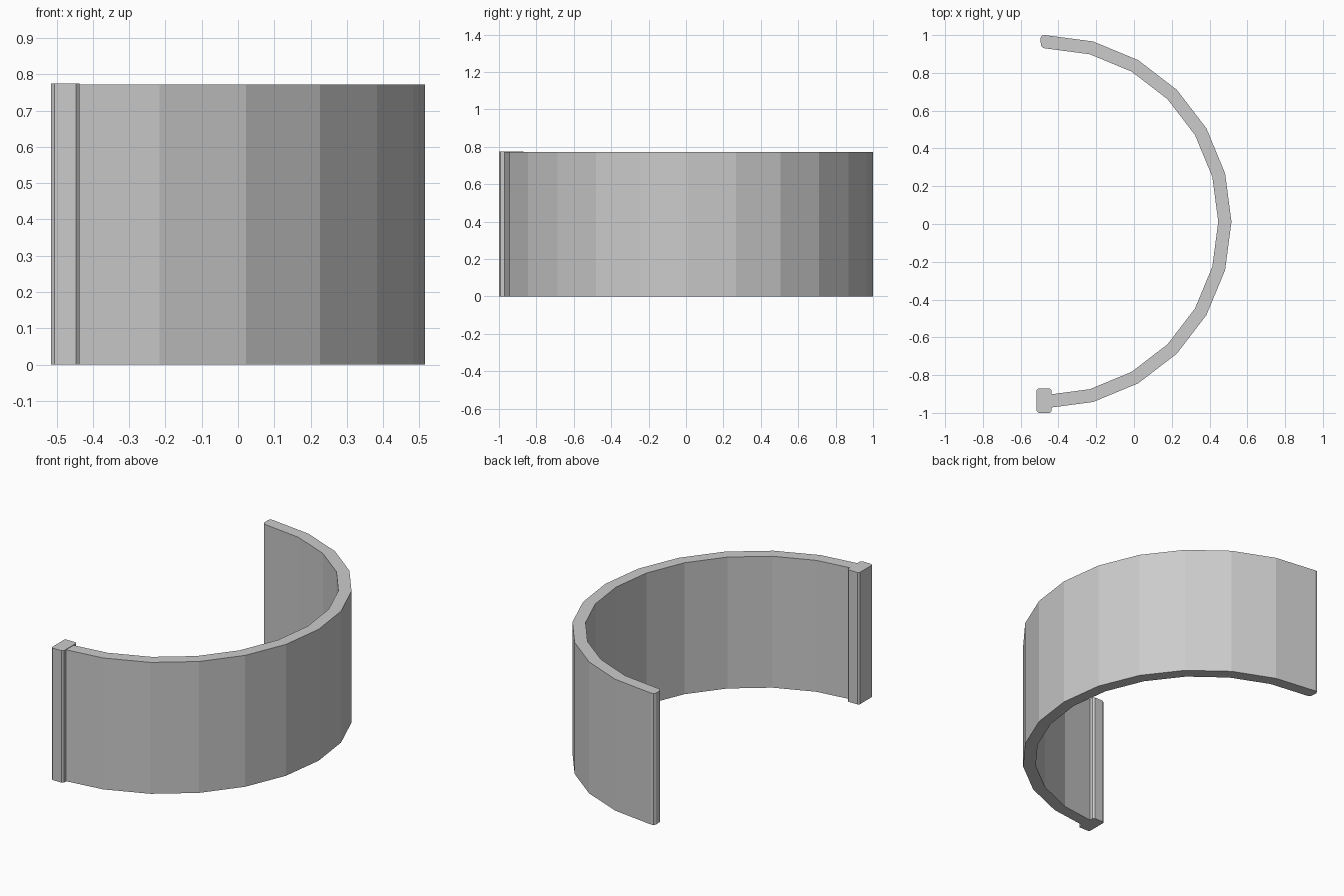
import bpy, bmesh
from math import cos, sin, radians

if "Cube" in bpy.data.objects:
    bpy.data.objects.remove(bpy.data.objects["Cube"], do_unlink=True)

# Plain grey
grey = bpy.data.materials.new("plain grey")
grey.use_nodes = True
colour = (0.6, 0.6, 0.6, 1)
grey.diffuse_color = colour
grey.node_tree.nodes["Principled BSDF"].inputs["Base Color"].default_value = colour


def extrude_outline(name, outline, height):
    """Raise a flat outline from the ground to the given height."""
    bm = bmesh.new()
    base = bm.faces.new([bm.verts.new((x, y, 0)) for x, y in outline])
    raised = bmesh.ops.extrude_face_region(bm, geom=[base], use_keep_orig=True)
    top = [v for v in raised["geom"] if isinstance(v, bmesh.types.BMVert)]
    bmesh.ops.translate(bm, verts=top, vec=(0, 0, height))
    bmesh.ops.recalc_face_normals(bm, faces=bm.faces)
    mesh = bpy.data.meshes.new(name)
    bm.to_mesh(mesh)
    bm.free()
    mesh.materials.append(grey)
    obj = bpy.data.objects.new(name, mesh)
    bpy.context.collection.objects.link(obj)
    return obj


# Half-round wall of twelve flat panels, with a bevelled free end
CX, CY, OUTER, INNER, SEGMENTS = -0.472, 0.012, 0.988, 0.918, 12


def arc(radius):
    steps = [radians(-90 + 180 * i / SEGMENTS) for i in range(SEGMENTS + 1)]
    return [(CX + radius * cos(a), CY + radius * sin(a)) for a in steps]


free_end = [(-0.487, 0.998), (-0.495, 0.985), (-0.493, 0.945), (-0.482, 0.932)]
extrude_outline("curved_wall", arc(OUTER) + free_end + arc(INNER)[::-1], 0.772)

# Upright post with bevelled corners closing the front end
x0, x1, y0, y1, c = -0.515, -0.437, -1.0, -0.87, 0.009
post = [(x0 + c, y0), (x1 - c, y0), (x1, y0 + c), (x1, y1 - c),
        (x1 - c, y1), (x0 + c, y1), (x0, y1 - c), (x0, y0 + c)]
extrude_outline("end_post", post, 0.775)
